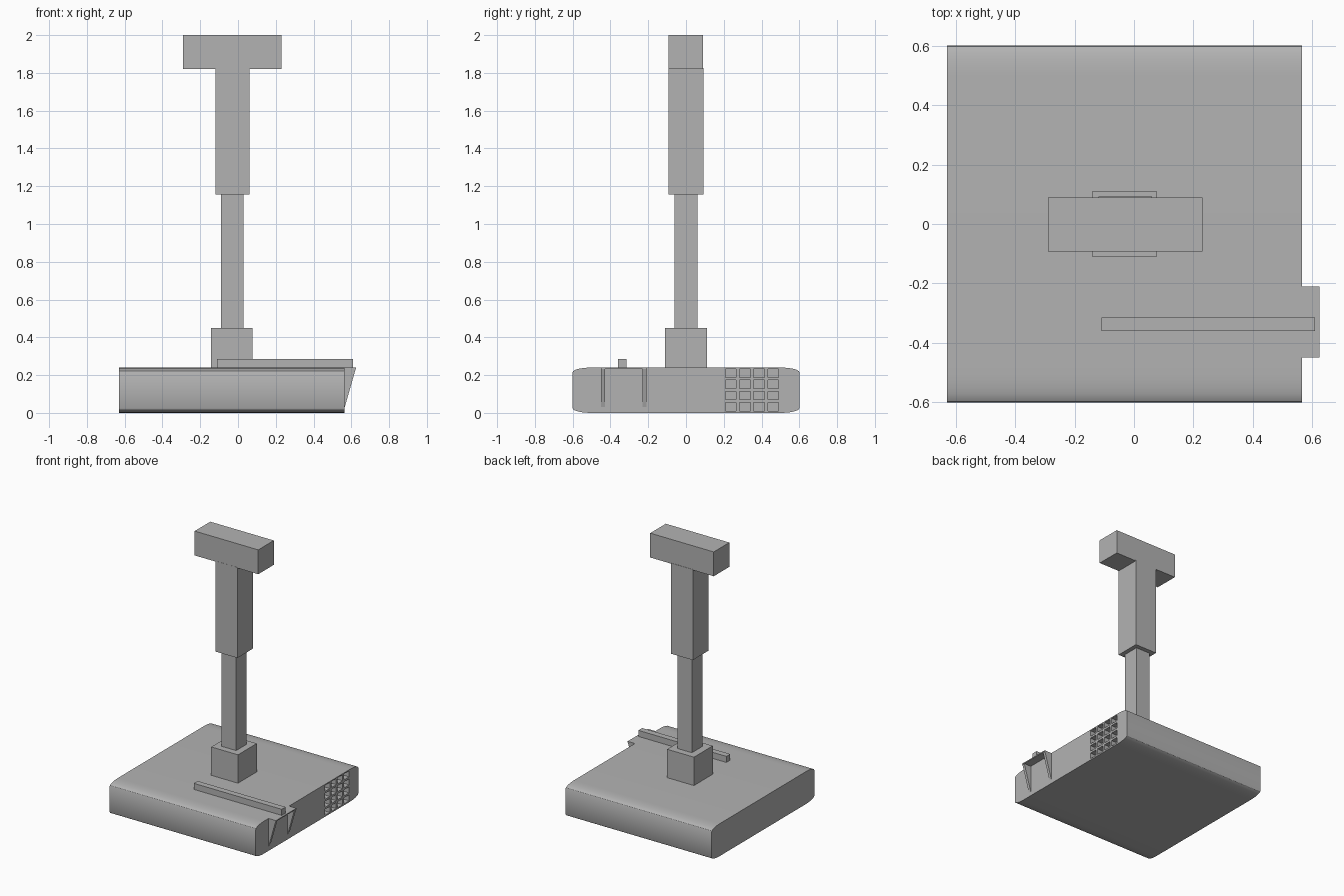
import bpy, bmesh, math
from mathutils import Vector

if "Cube" in bpy.data.objects:
    bpy.data.objects.remove(bpy.data.objects["Cube"], do_unlink=True)

grey = bpy.data.materials.new("plain grey")
grey.use_nodes = True
colour = (0.45, 0.45, 0.45, 1)
grey.diffuse_color = colour
grey.node_tree.nodes["Principled BSDF"].inputs["Base Color"].default_value = colour


def finish(name, bm):
    bmesh.ops.recalc_face_normals(bm, faces=bm.faces)
    mesh = bpy.data.meshes.new(name)
    bm.to_mesh(mesh)
    bm.free()
    mesh.materials.append(grey)
    obj = bpy.data.objects.new(name, mesh)
    bpy.context.collection.objects.link(obj)
    return obj


def add_box(bm, x, y, z):
    verts = bmesh.ops.create_cube(bm, size=1)["verts"]
    for v in verts:
        v.co = Vector([(r[0] + r[1]) / 2 + c * (r[1] - r[0])
                       for c, r in zip(v.co, (x, y, z))])


def box(name, x, y, z):
    bm = bmesh.new()
    add_box(bm, x, y, z)
    return finish(name, bm)


def prism(name, points, offset):
    bm = bmesh.new()
    face = bm.faces.new([bm.verts.new(p) for p in points])
    ext = bmesh.ops.extrude_face_region(bm, geom=[face])["geom"]
    bmesh.ops.translate(bm, vec=offset,
                        verts=[v for v in ext if isinstance(v, bmesh.types.BMVert)])
    return finish(name, bm)


# Body: flat slab with softly rounded front and back edges
BACK, FACE, TOP = -0.63, 0.565, 0.24
profile = []
for sy, sz in ((1, 1), (-1, 1), (-1, -1), (1, -1)):
    arc = [(sy * (0.5 + 0.1 * math.cos(t)), 0.12 + sz * (0.095 + 0.025 * math.sin(t)))
           for t in (math.radians(15 * i) for i in range(7))]
    profile += arc if sy * sz > 0 else arc[::-1]
body = prism("projector_body", [(BACK, y, z) for y, z in profile], (FACE - BACK, 0, 0))

# Vent: grid of square pockets cut into the side
bm = bmesh.new()
for i in range(4):
    for j in range(4):
        y, z = 0.237 + 0.075 * i, 0.033 + 0.059 * j
        add_box(bm, (FACE - 0.04, FACE + 0.05), (y - 0.029, y + 0.029), (z - 0.022, z + 0.022))
cutter = finish("vent_cutter", bm)
cutter.hide_render = True
cutter.hide_viewport = True
cut = body.modifiers.new("vent", "BOOLEAN")
cut.operation = "DIFFERENCE"
cut.solver = "EXACT"
cut.object = cutter

# Lens hood: thin lid with a tapered fin on each side
box("lens_hood_lid", (FACE - 0.01, 0.625), (-0.45, -0.21), (0.232, TOP))
for side, y in (("front", -0.45), ("back", -0.23)):
    prism("lens_hood_fin_" + side,
          [(FACE, y, TOP), (0.625, y, TOP), (FACE, y, 0.03)], (0, 0.02, 0))

# Top rail and ceiling mount
box("top_rail", (-0.11, 0.61), (-0.36, -0.315), (TOP - 0.005, 0.285))
box("mount_base", (-0.142, 0.077), (-0.11, 0.11), (TOP - 0.005, 0.45))
box("mount_rod", (-0.09, 0.028), (-0.062, 0.06), (0.44, 1.16))
box("mount_sleeve", (-0.12, 0.06), (-0.093, 0.092), (1.155, 1.825))
box("mount_head", (-0.29, 0.23), (-0.092, 0.09), (1.82, 2.0))

# Smooth the rounded body edges
for o in bpy.context.selected_objects:
    o.select_set(False)
body.select_set(True)
bpy.context.view_layer.objects.active = body
bpy.ops.object.shade_smooth_by_angle(angle=math.radians(30))
